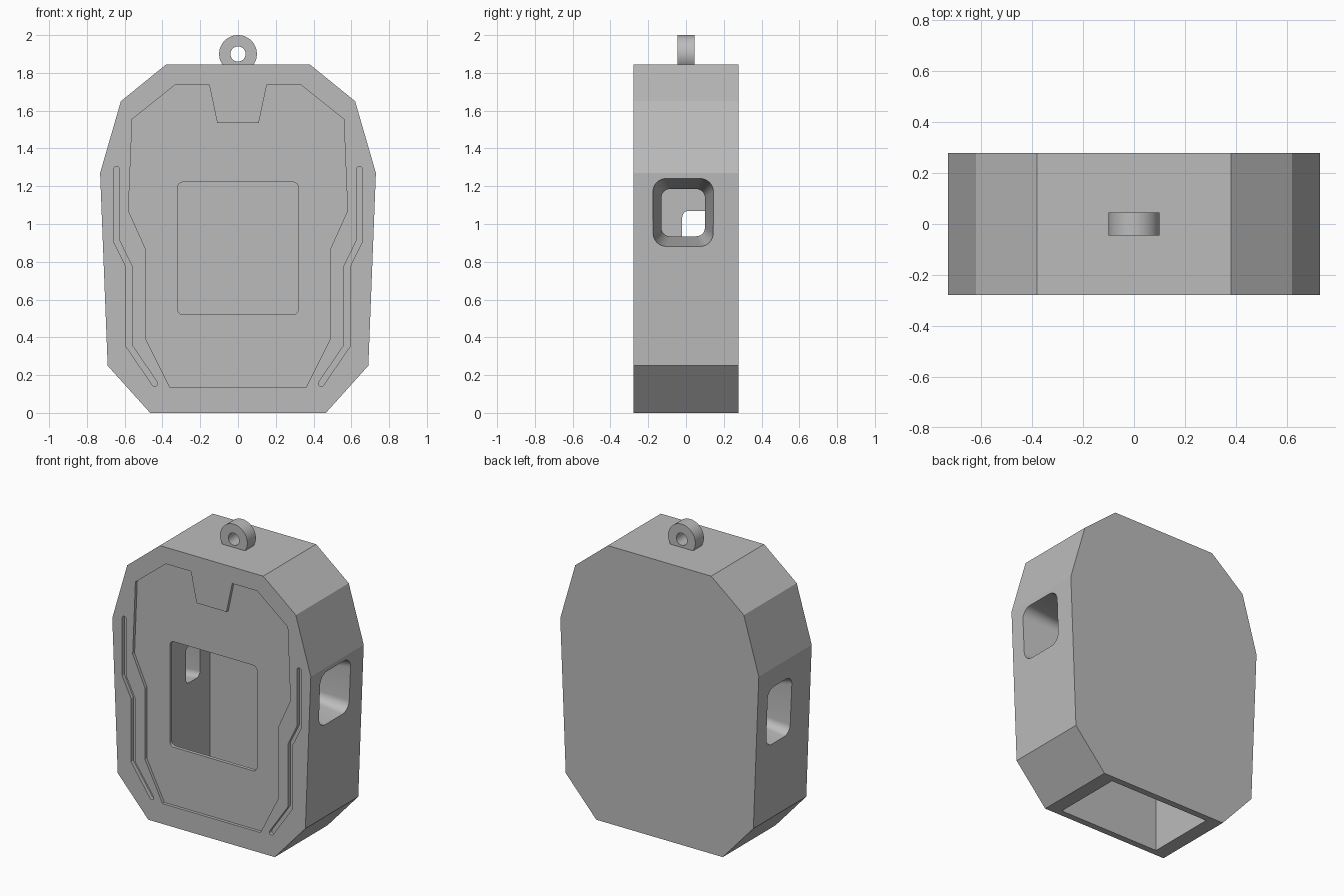
import bpy, bmesh
from math import cos, sin, pi, atan2
from mathutils import Vector

if "Cube" in bpy.data.objects:
    bpy.data.objects.remove(bpy.data.objects["Cube"])

grey = bpy.data.materials.new("plain_grey")
grey.use_nodes = True
COLOUR = (0.5, 0.5, 0.5, 1)
grey.diffuse_color = COLOUR
grey.node_tree.nodes["Principled BSDF"].inputs["Base Color"].default_value = COLOUR

HALF_DEPTH = 0.278
INNER_X, INNER_Y = 0.37, 0.235


def loft(name, rings):
    """Closed solid through equal-length rings of 3D points."""
    bm = bmesh.new()
    loops = [[bm.verts.new(p) for p in ring] for ring in rings]
    n = len(loops[0])
    for a, b in zip(loops, loops[1:]):
        for i in range(n):
            bm.faces.new((a[i], a[(i + 1) % n], b[(i + 1) % n], b[i]))
    bm.faces.new(loops[0])
    bm.faces.new(loops[-1])
    bmesh.ops.recalc_face_normals(bm, faces=bm.faces)
    mesh = bpy.data.meshes.new(name)
    bm.to_mesh(mesh)
    bm.free()
    mesh.materials.append(grey)
    ob = bpy.data.objects.new(name, mesh)
    bpy.context.collection.objects.link(ob)
    return ob


def prism(name, outline, y0, y1):
    """Extrude an (x, z) outline along y."""
    return loft(name, [[(x, y, z) for x, z in outline] for y in (y0, y1)])


def mirrored(half):
    return half + [(-x, z) for x, z in reversed(half)]


def round_rect(u0, u1, v0, v1, r, steps=8):
    corners = [(u1 - r, v1 - r), (u0 + r, v1 - r), (u0 + r, v0 + r), (u1 - r, v0 + r)]
    pts = []
    for k, (u, v) in enumerate(corners):
        for i in range(steps + 1):
            a = (k + i / steps) * pi / 2
            pts.append((u + r * cos(a), v + r * sin(a)))
    return pts


def circle(z, r, n=48):
    return [(r * cos(2 * pi * i / n), z + r * sin(2 * pi * i / n)) for i in range(n)]


def ribbon(path, w, steps=8):
    """Outline of a polyline of half-width w with round ends."""
    p = [Vector(q) for q in path]
    dirs = [(b - a).normalized() for a, b in zip(p, p[1:])]
    norms = [Vector((-d.y, d.x)) for d in dirs]
    mitres = []
    for m, n in zip(norms, norms[1:]):
        mitres.append((m + n) * w / (1 + m.dot(n)))

    def cap(centre, normal):
        a0 = atan2(normal.y, normal.x)
        return [centre + w * Vector((cos(a0 - pi * i / steps), sin(a0 - pi * i / steps)))
                for i in range(steps + 1)]

    left = [q + m for q, m in zip(p[1:], mitres)]
    right = [q - m for q, m in zip(p[1:], mitres)]
    return left + cap(p[-1], norms[-1]) + right[::-1] + cap(p[0], -norms[0])


def cut(target, cutter):
    cutter.hide_render = True
    mod = target.modifiers.new("cut", 'BOOLEAN')
    mod.operation, mod.solver, mod.object = 'DIFFERENCE', 'EXACT', cutter
    bpy.ops.object.select_all(action='DESELECT')
    bpy.context.view_layer.objects.active = target
    target.select_set(True)
    bpy.ops.object.modifier_apply(modifier=mod.name)
    bpy.data.objects.remove(cutter)


def side_opening(sign, outer, inner, r_out, r_in):
    """Tapered tunnel from the outer side wall to the inner cavity."""
    a, b = round_rect(*inner, r_in), round_rect(*outer, r_out)
    rings = []
    for t in (-0.1, 1.1):
        x = sign * (INNER_X + t * (0.725 - INNER_X))
        rings.append([(x, p[0] + t * (q[0] - p[0]), p[1] + t * (q[1] - p[1]))
                      for p, q in zip(a, b)])
    return loft("side_opening_cutter", rings)


# Faceted case
case = prism("case", mirrored([(0.38, 1.845), (0.62, 1.65), (0.73, 1.27),
                               (0.69, 0.25), (0.465, 0)]), -HALF_DEPTH, HALF_DEPTH)

# Inner cavity, open at the bottom
cut(case, prism("cavity_cutter", mirrored([(INNER_X, 1.7), (INNER_X, -0.1)]),
                -INNER_Y, INNER_Y))

# Recessed front panel with a tab at the top
cut(case, prism("panel_cutter", mirrored([
    (0.11, 1.535), (0.152, 1.735), (0.335, 1.735), (0.56, 1.555), (0.58, 1.07),
    (0.49, 0.87), (0.49, 0.395), (0.36, 0.135)]), -0.4, -HALF_DEPTH + 0.02))

# Front window
cut(case, prism("window_cutter", round_rect(-0.32, 0.32, 0.52, 1.222, 0.03), -0.4, 0))

# Thin grooves along both sides of the front
for s in (1, -1):
    path = [(0.643, 1.29), (0.643, 0.91), (0.577, 0.775), (0.577, 0.355), (0.44, 0.155)]
    cut(case, prism("groove_cutter", ribbon([(s * x, z) for x, z in path], 0.015),
                    -0.4, -HALF_DEPTH + 0.025))

# Tapered openings in the two side walls
cut(case, side_opening(1, (-0.175, 0.145, 0.88, 1.24), (-0.13, 0.10, 0.935, 1.185),
                       0.07, 0.045))
cut(case, side_opening(-1, (-0.08, 0.175, 0.75, 1.14), (-0.02, 0.13, 0.825, 1.07),
                       0.06, 0.035))

# Hanging ring on top
ring = prism("hanging_ring", circle(1.9, 0.1), -0.045, 0.045)
cut(ring, prism("ring_hole_cutter", circle(1.9, 0.04), -0.2, 0.2))

# Smooth the rounded corners only
for ob in (case, ring):
    bpy.ops.object.select_all(action='DESELECT')
    bpy.context.view_layer.objects.active = ob
    ob.select_set(True)
    bpy.ops.object.shade_smooth_by_angle(angle=0.25)
